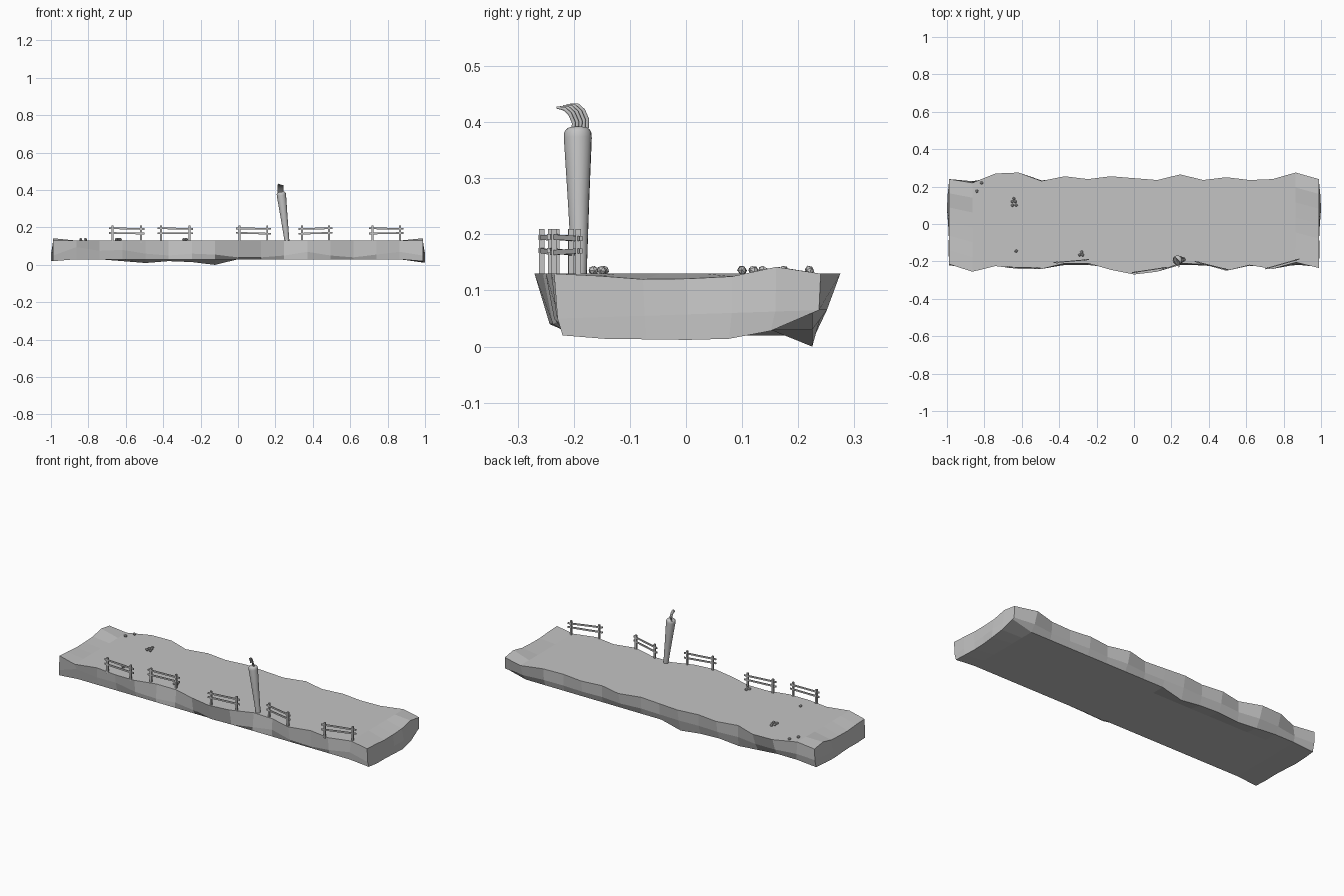
import bpy, bmesh, math, random
from mathutils import Vector, Matrix

random.seed(4)
old = bpy.data.objects.get("Cube")
if old:
    bpy.data.objects.remove(old, do_unlink=True)

grey = bpy.data.materials.new("plain grey")
grey.use_nodes = True
grey.diffuse_color = (0.55, 0.55, 0.55, 1)
grey.node_tree.nodes["Principled BSDF"].inputs["Base Color"].default_value = grey.diffuse_color

DECK = 0.13


def finish(name, bm, smooth=False):
    bmesh.ops.recalc_face_normals(bm, faces=bm.faces)
    mesh = bpy.data.meshes.new(name)
    bm.to_mesh(mesh)
    bm.free()
    mesh.materials.append(grey)
    obj = bpy.data.objects.new(name, mesh)
    bpy.context.collection.objects.link(obj)
    if smooth:
        bpy.ops.object.select_all(action='DESELECT')
        obj.select_set(True)
        bpy.context.view_layer.objects.active = obj
        bpy.ops.object.shade_smooth_by_angle(angle=math.radians(40))
    return obj


def add_bar(bm, start, end, width, depth):
    a, b = Vector(start), Vector(end)
    d = b - a
    place = Matrix.Translation((a + b) / 2) @ d.to_track_quat('Z', 'Y').to_matrix().to_4x4()
    bmesh.ops.create_cube(bm, size=1, matrix=place @ Matrix.Diagonal((width, depth, d.length, 1)))


# Rocky slab: wavy long edges, sampled at even stations along the length
front_y = [.215, .255, .225, .24, .24, .21, .21, .245, .27, .255, .21, .215, .25, .22, .24, .205, .235]
back_y = [.24, .22, .27, .275, .23, .255, .24, .255, .245, .235, .265, .235, .25, .235, .24, .275, .24]
front_z = [.05, .095, .075, .08, .06, .05, .06, .055, .04, .04, .05, .07, .05, .04, .055, .07, .05]
back_low = {0: .02, 3: .02, 4: .01, 5: .02, 6: .015, 7: 0, 16: .06}
end_top = [0, -.004, -.01, -.009, -.005, .012, 0]
end_low = [.02, .014, .013, .012, .014, .028, .06]
bulge = [0, .004, .002, .006, .012, .008, 0]

last, cols = len(front_y) - 1, 6
bm = bmesh.new()
grid = {}
for i in range(last + 1):
    side = -1 if i == 0 else 1
    at_end = i in (0, last)
    x = -.988 + 1.976 * i / last
    f, b = -front_y[i], back_y[i]
    rows = [(f, b), (.4 * f - .135, .4 * b + .141), (-.22, .225)]
    for k, (lo, hi) in enumerate(rows):
        for j in range(cols + 1):
            if k == 1 and not at_end and 0 < j < cols:
                continue
            t = j / cols
            out = 0
            if k == 0:
                z = DECK + (end_top[j] if at_end else 0)
            elif k == 1:
                z = front_z[i] + (.065 - front_z[i]) * t
            else:
                z = back_low.get(i, .03) if j == cols else .03
                if at_end:
                    z = end_low[j] if i else .02
            if at_end and k:
                out = side * bulge[j]
            grid[i, j, k] = bm.verts.new((x + out, lo + (hi - lo) * t, z))


def quad(*keys):
    bm.faces.new([grid[k] for k in keys])


for i in range(last):
    for j in range(cols):
        for k in (0, 2):
            quad((i, j, k), (i + 1, j, k), (i + 1, j + 1, k), (i, j + 1, k))
    for j in (0, cols):
        for k in (0, 1):
            quad((i, j, k), (i + 1, j, k), (i + 1, j, k + 1), (i, j, k + 1))
for i in (0, last):
    for j in range(cols):
        for k in (0, 1):
            quad((i, j, k), (i, j + 1, k), (i, j + 1, k + 1), (i, j, k + 1))
finish("rock_slab", bm)

# Five short fences along the front edge
fences = [(-.69, -.23, -.5, -.235), (-.43, -.207, -.24, -.19), (-.01, -.26, .175, -.232),
          (.325, -.2, .505, -.245), (.7, -.24, .885, -.187)]
for n, (x0, y0, x1, y1) in enumerate(fences):
    bm = bmesh.new()
    a, b = Vector((x0, y0, 0)), Vector((x1, y1, 0))
    for t in (.1, .9):
        p = a.lerp(b, t)
        add_bar(bm, p + Vector((0, 0, DECK - .01)), p + Vector((0, 0, .21)), .01, .01)
    for z in (.169, .194):
        tilt = random.uniform(-.003, .003)
        add_bar(bm, a + Vector((0, 0, z - tilt)), b + Vector((0, 0, z + tilt)), .005, .009)
    finish(f"fence_{n + 1}", bm)

# Leaning pillar, wider at the top with a rounded shoulder
foot, head = Vector((.262, -.19, DECK - .005)), Vector((.23, -.193, .39))
turn = (head - foot).to_track_quat('Z', 'Y')
bm = bmesh.new()
rings, sides = [], 16
for t, r in [(0, .013), (.5, .019), (.93, .025), (.965, .0245), (.985, .022), (1, .017)]:
    c = foot.lerp(head, t)
    rings.append([bm.verts.new(c + turn @ Vector((r * math.cos(a), r * math.sin(a), 0)))
                  for a in [math.tau * s / sides for s in range(sides)]])
for low, high in zip(rings, rings[1:]):
    for s in range(sides):
        n = (s + 1) % sides
        bm.faces.new((low[s], low[n], high[n], high[s]))
bm.faces.new(rings[0])
bm.faces.new(rings[-1])
finish("pillar", bm, True)

# Curling strands on top of the pillar
for n in range(5):
    data = bpy.data.curves.new(f"strand_{n + 1}", 'CURVE')
    data.dimensions = '3D'
    data.bevel_depth = .004
    data.bevel_resolution = 1
    data.use_fill_caps = True
    spline = data.splines.new('POLY')
    spline.points.add(4)
    dx, dy = .006 * (n - 2), -.177 - .006 * n
    for p, (out, z) in zip(spline.points, [(0, .385), (.001, .405), (-.006, .421), (-.016, .43), (-.03, .432)]):
        p.co = (.228 + dx, dy + out, z - .0015 * n, 1)
    spline.points[4].radius = .5
    data.materials.append(grey)
    bpy.context.collection.objects.link(bpy.data.objects.new(data.name, data))

# Loose pebbles on the deck
spots = [(-.65, .1), (-.63, .1), (-.65, .12), (-.635, .12), (-.642, .137), (-.63, -.145), (-.29, -.165),
         (-.275, -.165), (-.28, -.15), (-.84, .175), (-.815, .22)]
for n, (x, y) in enumerate(spots):
    bm = bmesh.new()
    bmesh.ops.create_icosphere(bm, subdivisions=1, radius=.0095)
    spin = Matrix.Rotation(random.uniform(0, 3), 4, Vector((1, 1, random.random())))
    bm.transform(Matrix.Translation((x, y, DECK + .006)) @ spin @ Matrix.Diagonal((1, .85, .9, 1)))
    finish(f"pebble_{n + 1}", bm)
